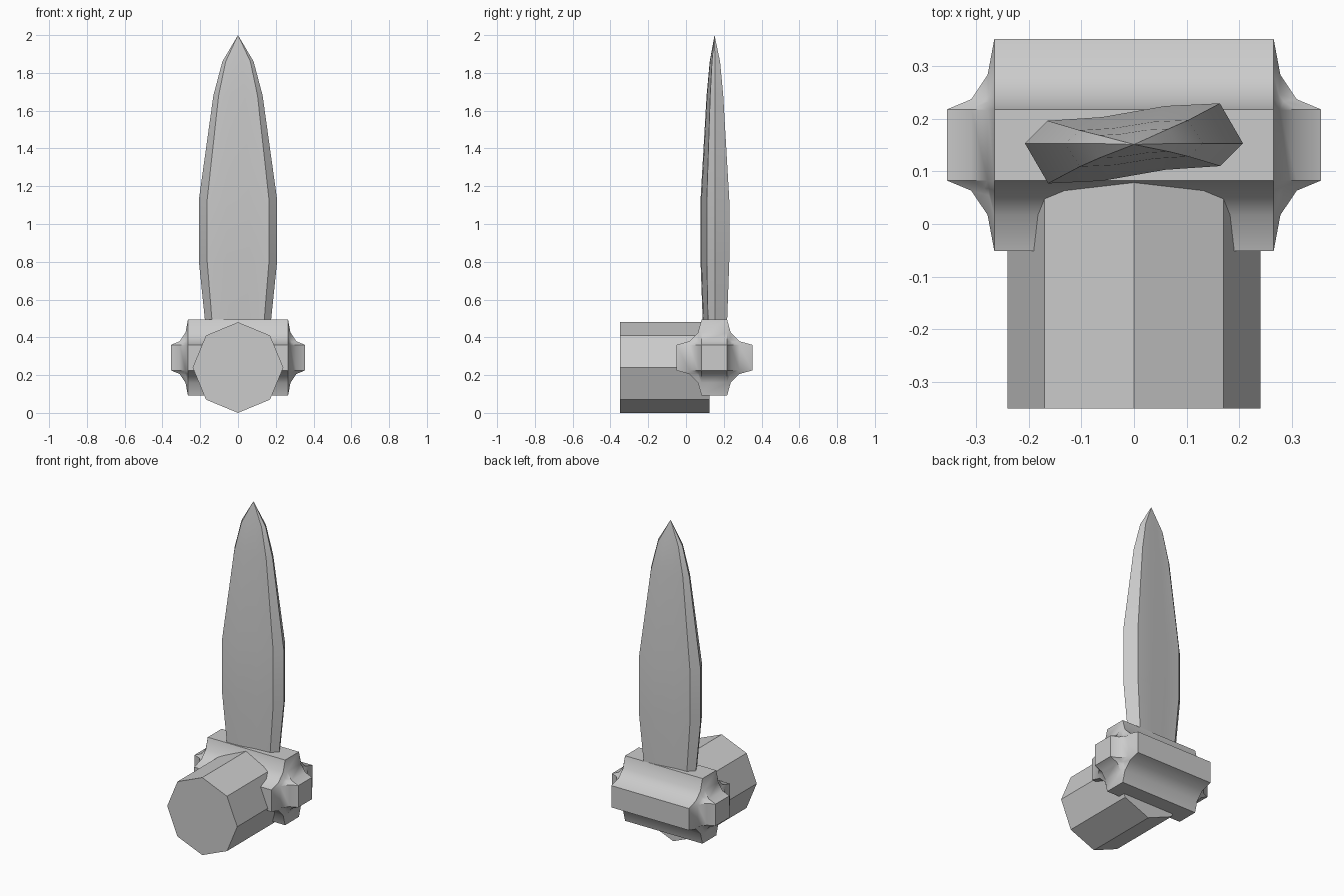
import bpy, bmesh
from math import radians
from mathutils import Matrix

if "Cube" in bpy.data.objects:
    bpy.data.objects.remove(bpy.data.objects["Cube"])


def make_object(name, bm, angle=35):
    bmesh.ops.recalc_face_normals(bm, faces=bm.faces)
    mesh = bpy.data.meshes.new(name)
    bm.to_mesh(mesh)
    bm.free()
    ob = bpy.data.objects.new(name, mesh)
    bpy.context.collection.objects.link(ob)
    bpy.ops.object.select_all(action='DESELECT')
    ob.select_set(True)
    bpy.context.view_layer.objects.active = ob
    bpy.ops.object.shade_smooth_by_angle(angle=radians(angle))
    return ob


# Octagonal handle stub lying along y
bm = bmesh.new()
bmesh.ops.create_cone(bm, cap_ends=True, segments=8, radius1=0.24, radius2=0.24, depth=0.475)
bmesh.ops.transform(bm, verts=bm.verts,
                    matrix=Matrix.Translation((0, -0.1125, 0.24)) @ Matrix.Rotation(radians(90), 4, 'X'))
make_object("handle_stub", bm)

# Guard block: cube with scooped edges, then stretched along x
HALF, CUT = 0.2015, 0.134
INNER = HALF - CUT
bm = bmesh.new()
bmesh.ops.create_cube(bm, size=2 * HALF)
bmesh.ops.bevel(bm, geom=bm.edges[:], offset=CUT, offset_type='OFFSET',
                segments=3, profile=0.086, affect='EDGES')
for v in bm.verts:
    ax = abs(v.co.x)
    if ax <= INNER:
        x = ax * 0.265 / INNER
    else:
        x = 0.265 + (ax - INNER) * 0.09 / CUT
    v.co.x = x if v.co.x > 0 else -x
bmesh.ops.translate(bm, verts=bm.verts, vec=(0, 0.15, 0.2925))
make_object("guard_block", bm)

# Blade: lofted sections with half-turn symmetry, closing to a point
half = [(0.207, 0.0), (0.163, 0.076), (0.06, 0.071), (-0.06, 0.05), (-0.164, 0.043)]
section = half + [(-x, -y) for x, y in half]
levels = [(0.42, 0.81, 0.82), (0.80, 1, 1), (1.13, 1, 1), (1.68, 0.63, 0.58), (1.86, 0.40, 0.36)]
bm = bmesh.new()
rings = [[bm.verts.new((x * sx, 0.153 + y * sy, z)) for x, y in section] for z, sx, sy in levels]
tip = bm.verts.new((0, 0.151, 2.0))
n = len(section)
for a, b in zip(rings, rings[1:]):
    for i in range(n):
        j = (i + 1) % n
        bm.faces.new((a[i], a[j], b[j], b[i]))
for i in range(n):
    bm.faces.new((rings[-1][i], rings[-1][(i + 1) % n], tip))
bm.faces.new(rings[0][::-1])
make_object("blade", bm)
